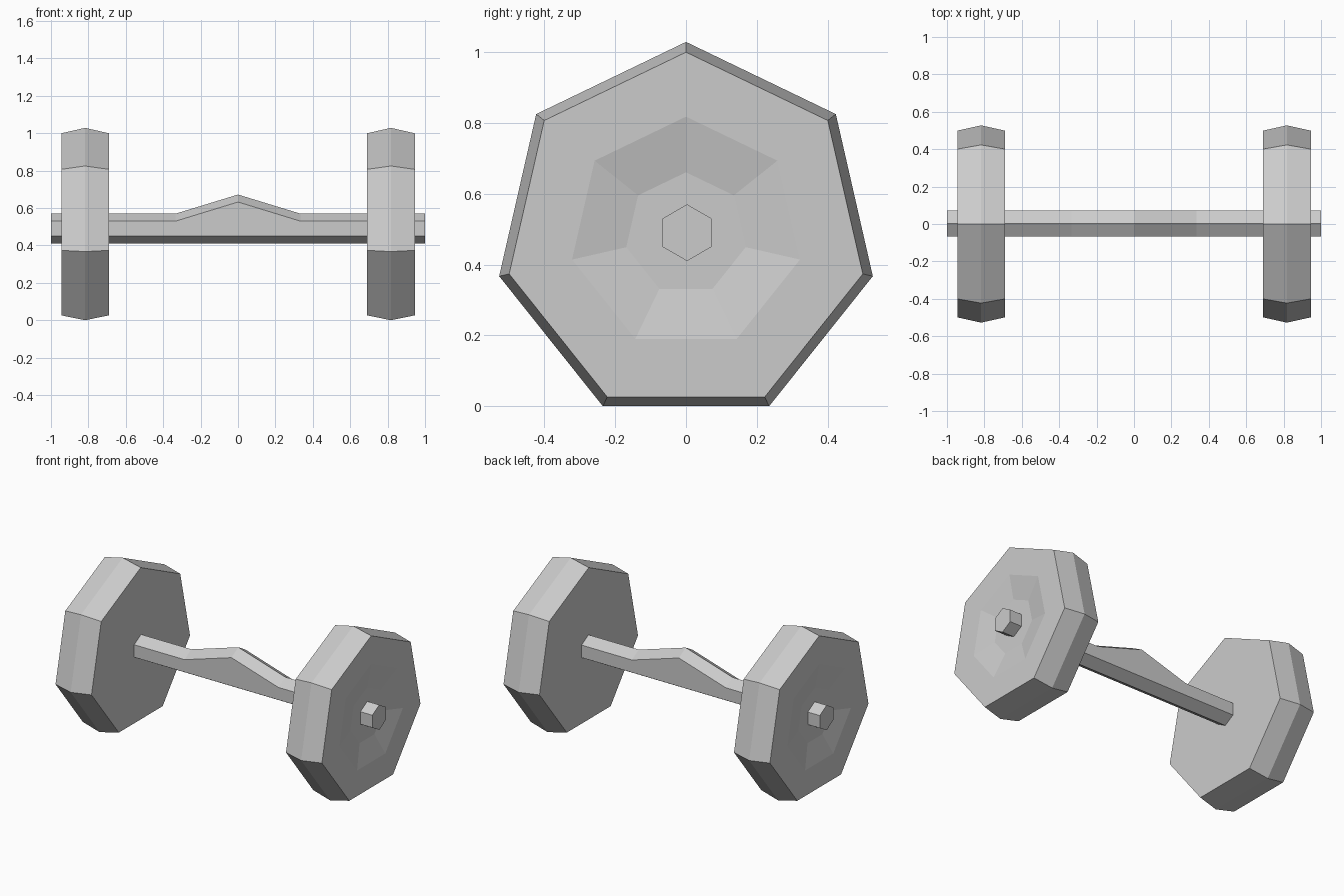
import bpy, bmesh
from math import sin, cos, pi

if "Cube" in bpy.data.objects:
    bpy.data.objects.remove(bpy.data.objects["Cube"])


def loft(name, rings):
    """Join successive rings of points with quads and cap both ends."""
    bm = bmesh.new()
    loops = [[bm.verts.new(p) for p in ring] for ring in rings]
    n = len(loops[0])
    for a, b in zip(loops, loops[1:]):
        for i in range(n):
            j = (i + 1) % n
            bm.faces.new((a[i], a[j], b[j], b[i]))
    bm.faces.new(loops[0])
    bm.faces.new(loops[-1])
    bmesh.ops.recalc_face_normals(bm, faces=bm.faces)
    mesh = bpy.data.meshes.new(name)
    bm.to_mesh(mesh)
    bm.free()
    obj = bpy.data.objects.new(name, mesh)
    bpy.context.collection.objects.link(obj)
    return obj


def ring(x, r, sides, z, y=0.0, lift=0.0):
    """Polygon around the x axis, one corner up; lift raises its upper half."""
    pts = []
    for i in range(sides):
        a = 2 * pi * i / sides
        up = lift if cos(a) > 0 else 0
        pts.append((x, y + r * sin(a), z + r * cos(a) + up))
    return pts


# Hexagonal bar with a raised grip in the middle
stations = [(-1, 0), (-0.333, 0), (0, 0.102), (0.333, 0), (1, 0)]
loft("bar", [ring(x, 0.08, 6, 0.49, 0.003, lift) for x, lift in stations])

# Seven-sided weight with a peaked rim and a shallow dish on the outer face
profile = [(0.69, 0.512), (0.8175, 0.541), (0.945, 0.512),
           (0.945, 0.33), (0.915, 0.173)]
weights = loft("weights", [ring(x, r, 7, 0.4875) for x, r in profile])

# Second weight on the other end (mirrored about x = 0)
weights.modifiers.new("mirror", 'MIRROR').use_mirror_merge = False
